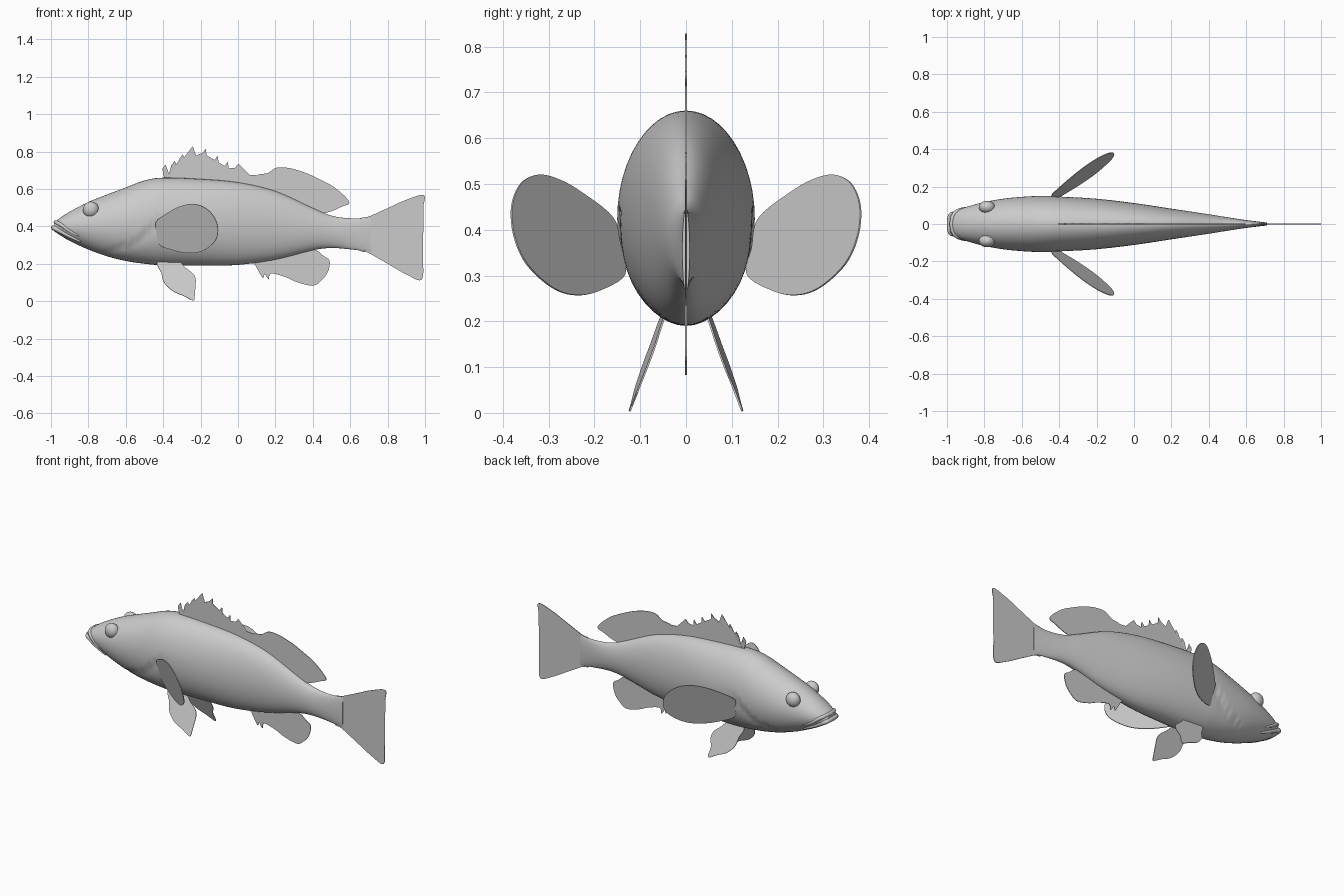
import bpy, bmesh, math
from mathutils import Vector

cube = bpy.data.objects.get("Cube")
if cube:
    bpy.data.objects.remove(cube, do_unlink=True)

grey = bpy.data.materials.new("plain_grey")
grey.use_nodes = True
grey.diffuse_color = (0.6, 0.6, 0.6, 1)
grey.node_tree.nodes["Principled BSDF"].inputs["Base Color"].default_value = (0.6, 0.6, 0.6, 1)


def spline(points, steps, closed=False):
    """Catmull-Rom curve through the points."""
    pts = [Vector(p) for p in points]
    n = len(pts)
    pick = (lambda i: pts[i % n]) if closed else (lambda i: pts[max(0, min(n - 1, i))])
    out = []
    for i in range(n if closed else n - 1):
        a, b, c, d = (pick(i + k) for k in (-1, 0, 1, 2))
        for s in range(steps):
            t = s / steps
            out.append(0.5 * (2 * b + (c - a) * t + (2 * a - 5 * b + 4 * c - d) * t * t
                              + (3 * b - a - 3 * c + d) * t ** 3))
    return out if closed else out + [pts[-1]]


def finish(name, bm, smooth=True):
    bmesh.ops.recalc_face_normals(bm, faces=bm.faces)
    mesh = bpy.data.meshes.new(name)
    bm.to_mesh(mesh)
    bm.free()
    mesh.materials.append(grey)
    obj = bpy.data.objects.new(name, mesh)
    bpy.context.collection.objects.link(obj)
    if smooth:
        for f in mesh.polygons:
            f.use_smooth = True
    return obj


# Body stations: x, top z, bottom z, half width
STATIONS = spline([Vector(s) for s in (
    (-0.985, 0.42, 0.375, 0.046), (-0.95, 0.446, 0.352, 0.068), (-0.9, 0.478, 0.322, 0.09),
    (-0.8, 0.53, 0.276, 0.117), (-0.7, 0.57, 0.24, 0.135), (-0.6, 0.608, 0.215, 0.145),
    (-0.5, 0.645, 0.2, 0.15), (-0.4, 0.66, 0.192, 0.148), (-0.2, 0.653, 0.19, 0.135),
    (0.0, 0.635, 0.194, 0.112), (0.2, 0.588, 0.222, 0.082), (0.4, 0.498, 0.272, 0.052),
    (0.5, 0.457, 0.284, 0.036), (0.6, 0.443, 0.277, 0.021), (0.71, 0.446, 0.263, 0.008))], 8)


def surface_y(x, z):
    """Half width of the body at a given length and height."""
    s = min(STATIONS, key=lambda q: abs(q[0] - x))
    u = (2 * z - s[1] - s[2]) / (s[1] - s[2])
    return s[3] * math.sqrt(max(0, 1 - u * u))


def gill_dent(x, z):
    """Shallow step just behind the curved gill cover edge."""
    edge = -0.44 - 1.0 * max(0, 0.43 - z) - 2 * max(0, 0.32 - z)
    fade = max(0, min(1, (0.46 - z) / 0.06)) * max(0, min(1, (z - 0.22) / 0.06))
    d = x - edge
    return 0.012 * fade * math.exp(-d / 0.06) if d > 0 else 0


# Body
RING = 48
bm = bmesh.new()
rings = []
for x, top, low, half in STATIONS:
    ring = []
    for k in range(RING):
        a = 2 * math.pi * k / RING
        z = (top + low) / 2 + (top - low) / 2 * math.cos(a)
        y = math.sin(a) * (half - gill_dent(x, z))
        ring.append(bm.verts.new((x, y, z)))
    rings.append(ring)
for r, s in zip(rings, rings[1:]):
    for k in range(RING):
        j = (k + 1) % RING
        bm.faces.new((r[k], r[j], s[j], s[k]))
bm.faces.new(rings[0])
bm.faces.new(rings[-1])
finish("body", bm)
bpy.context.view_layer.objects.active = bpy.data.objects["body"]
bpy.data.objects["body"].select_set(True)
bpy.ops.object.shade_smooth_by_angle(angle=math.radians(50))
bpy.data.objects["body"].select_set(False)


# Lips: tapered tubes wrapped round the snout
def lip(name, side_points, front, radius):
    half = [(x, surface_y(x, z) - 0.002, z) for x, z in side_points]
    path = spline(half + [front] + [(x, -y, z) for x, y, z in reversed(half)], 6)
    bm = bmesh.new()
    tube = []
    for i, p in enumerate(path):
        u = i / (len(path) - 1)
        r = radius * (0.35 + 0.65 * math.sin(math.pi * u) ** 0.6)
        t = (path[min(i + 1, len(path) - 1)] - path[max(i - 1, 0)]).normalized()
        side = t.cross(Vector((0, 0, 1))).normalized()
        up = side.cross(t)
        tube.append([bm.verts.new(p + r * (side * math.cos(a) + up * math.sin(a)))
                     for a in (math.tau * k / 10 for k in range(10))])
    for r, s in zip(tube, tube[1:]):
        for k in range(10):
            bm.faces.new((r[k], r[k - 1], s[k - 1], s[k]))
    bm.faces.new(tube[0])
    bm.faces.new(tube[-1])
    finish(name, bm)


lip("lower_lip", [(-0.84, 0.318), (-0.9, 0.347), (-0.95, 0.374), (-0.98, 0.39)],
    (-0.986, 0, 0.392), 0.014)
lip("upper_lip", [(-0.85, 0.348), (-0.9, 0.375), (-0.94, 0.404), (-0.965, 0.418)],
    (-0.975, 0, 0.422), 0.011)

# Eyes
for label, side in (("front", -1), ("back", 1)):
    bm = bmesh.new()
    bmesh.ops.create_uvsphere(bm, u_segments=24, v_segments=16, radius=0.043)
    for v in bm.verts:
        v.co = Vector((v.co.x, v.co.y * 0.8, v.co.z)) + Vector((-0.786, side * 0.09, 0.489))
    finish("eye_" + label, bm)


# Fins: thin sheets cut to an outline in x and z, placed across y by a rule
def fin(name, outline, place=lambda x, z: 0, smooth=True):
    pts = spline(outline, 5, True) if smooth else [Vector(p) for p in outline]
    bm = bmesh.new()
    face = bm.faces.new([bm.verts.new((p[0], place(p[0], p[1]), p[1])) for p in pts])
    bmesh.ops.triangulate(bm, faces=[face])
    obj = finish(name, bm, False)
    mod = obj.modifiers.new("thickness", "SOLIDIFY")
    mod.thickness = 0.004
    mod.offset = 0


# Spiny dorsal fin: each spine rises to a tip, then drops back to the membrane
spiny = [(-0.39, 0.64), (-0.395, 0.66)]
for x, z in ((-0.387, 0.73), (-0.338, 0.75), (-0.295, 0.785), (-0.242, 0.828), (-0.172, 0.815),
             (-0.108, 0.777), (-0.054, 0.745), (0.002, 0.735)):
    spiny += [(x - 0.018, z - 0.022), (x, z), (x + 0.004, z - 0.035), (x + 0.018, z - 0.05)]
spiny += [(0.06, 0.676), (0.11, 0.672), (0.11, 0.59), (0, 0.61), (-0.2, 0.63)]
fin("spiny_dorsal_fin", spiny, smooth=False)

fin("soft_dorsal_fin", [(0.1, 0.6), (0.1, 0.67), (0.16, 0.685), (0.205, 0.713), (0.27, 0.712),
                        (0.35, 0.69), (0.43, 0.655), (0.52, 0.605), (0.595, 0.53),
                        (0.55, 0.503), (0.48, 0.475), (0.4, 0.47), (0.25, 0.55)])
fin("tail_fin", [(0.65, 0.43), (0.7, 0.452), (0.8, 0.497), (0.9, 0.542), (0.993, 0.567),
                 (0.99, 0.5), (0.978, 0.4), (0.98, 0.3), (0.99, 0.2), (0.98, 0.113),
                 (0.9, 0.143), (0.8, 0.2), (0.7, 0.257), (0.65, 0.28)])
fin("anal_fin", [(0.09, 0.22), (0.1, 0.18), (0.132, 0.125), (0.142, 0.145), (0.165, 0.115),
                 (0.175, 0.148), (0.25, 0.13), (0.32, 0.1), (0.4, 0.083), (0.445, 0.11),
                 (0.48, 0.155), (0.49, 0.215), (0.46, 0.24), (0.4, 0.275), (0.25, 0.26)])

# Paired fins, mirrored across the body
for label, side in (("front", -1), ("back", 1)):
    fin("pectoral_fin_" + label,
        [(-0.437, 0.425), (-0.36, 0.482), (-0.3, 0.51), (-0.24, 0.52), (-0.18, 0.502),
         (-0.13, 0.455), (-0.107, 0.39), (-0.12, 0.325), (-0.18, 0.273), (-0.25, 0.257),
         (-0.33, 0.268), (-0.42, 0.302), (-0.43, 0.36)],
        lambda x, z: side * (0.15 + (x + 0.435) * 0.69 + (z - 0.39) * 0.3))
    fin("pelvic_fin_" + label,
        [(-0.43, 0.21), (-0.41, 0.15), (-0.395, 0.1), (-0.35, 0.055), (-0.29, 0.028),
         (-0.235, 0.004), (-0.24, 0.06), (-0.226, 0.1), (-0.235, 0.14), (-0.28, 0.178),
         (-0.32, 0.21)],
        lambda x, z: side * (0.052 + (0.2 - z) * 0.39 - (x + 0.33) * 0.06))
